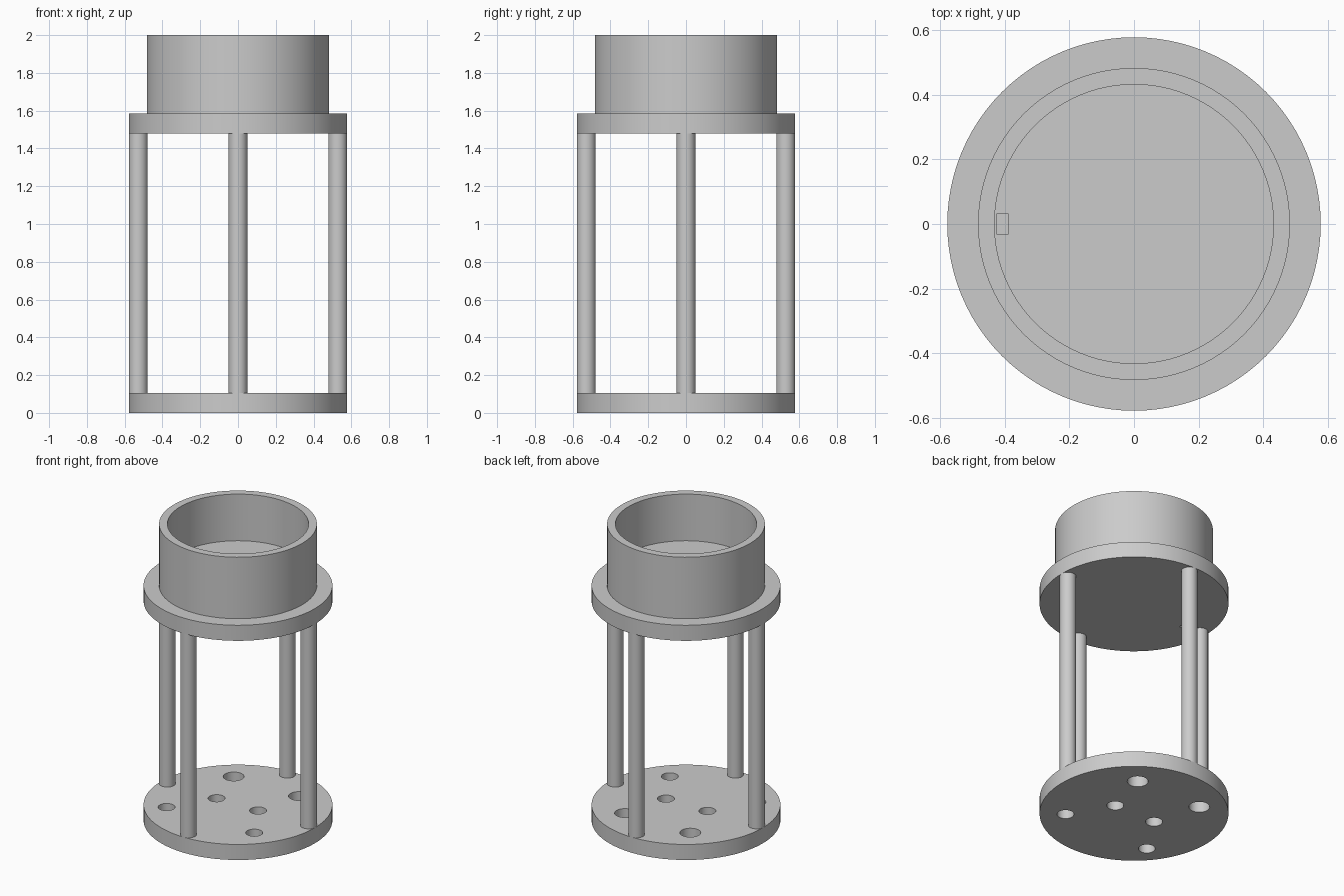
import bpy
import bmesh
from math import radians, sin, cos, tau

default_cube = bpy.data.objects.get("Cube")
if default_cube:
    bpy.data.objects.remove(default_cube, do_unlink=True)

SEGMENTS = 96
BASE_TOP, DECK_BOTTOM, DECK_TOP = 0.105, 1.48, 1.585
DISC_R, POST_R, POST_OFFSET = 0.578, 0.05, 0.528

grey = bpy.data.materials.new("plain grey")
grey.use_nodes = True
grey.diffuse_color = (0.6, 0.6, 0.6, 1)
grey.node_tree.nodes["Principled BSDF"].inputs["Base Color"].default_value = (0.6, 0.6, 0.6, 1)


def activate(obj):
    bpy.ops.object.select_all(action="DESELECT")
    obj.select_set(True)
    bpy.context.view_layer.objects.active = obj


def smooth(obj):
    activate(obj)
    bpy.ops.object.shade_smooth_by_angle(angle=radians(30))


def lathe(name, profile, segments=SEGMENTS):
    """Spin a radius/height profile whose ends are closed by flat caps."""
    bm = bmesh.new()
    rings = [[bm.verts.new((r * cos(tau * i / segments), r * sin(tau * i / segments), z))
              for i in range(segments)] for r, z in profile]
    for low, high in zip(rings, rings[1:]):
        for i in range(segments):
            j = (i + 1) % segments
            bm.faces.new((low[i], low[j], high[j], high[i]))
    bm.faces.new(rings[0][::-1])
    bm.faces.new(rings[-1])
    bmesh.ops.recalc_face_normals(bm, faces=bm.faces)
    mesh = bpy.data.meshes.new(name)
    bm.to_mesh(mesh)
    bm.free()
    mesh.materials.append(grey)
    obj = bpy.data.objects.new(name, mesh)
    bpy.context.collection.objects.link(obj)
    return obj


def cut(target, cutter):
    """Subtract the cutter from the target and discard the cutter."""
    cutter.hide_render = True
    activate(target)
    mod = target.modifiers.new("cut", "BOOLEAN")
    mod.operation, mod.solver, mod.object = "DIFFERENCE", "EXACT", cutter
    bpy.ops.object.modifier_apply(modifier=mod.name)
    bpy.data.objects.remove(cutter, do_unlink=True)


# Base disc with six through holes
base = lathe("base_disc", [(DISC_R, 0), (DISC_R, BASE_TOP)])
HOLES = [(-0.16, 0, 0.052), (0.15, 0, 0.052), (-0.337, -0.28, 0.052),
         (0.315, -0.277, 0.052 + 0.01), (-0.255, 0.318, 0.064), (0.235, 0.315, 0.064)]
HOLES[3] = (0.315, -0.277, 0.052)
for x, y, radius in HOLES:
    drill = lathe("drill", [(radius, -0.1), (radius, BASE_TOP + 0.1)], 48)
    drill.location = (x, y, 0)
    cut(base, drill)
smooth(base)

# Upper deck and open cup turned as one solid
cup = lathe("deck_and_cup", [(DISC_R, DECK_BOTTOM), (DISC_R, DECK_TOP), (0.483, DECK_TOP),
                             (0.483, 2), (0.432, 2), (0.432, 1.685)])

# Cable slot through the cup floor
bpy.ops.mesh.primitive_cube_add(size=1, location=(-0.407, 0, 1.58))
slot = bpy.context.object
slot.scale = (0.034, 0.066, 0.5)
cut(cup, slot)
smooth(cup)

# Four posts joining the discs
for i, side in enumerate(("left", "back", "right", "front")):
    post = lathe(side + "_post", [(POST_R, BASE_TOP), (POST_R, DECK_BOTTOM)], 48)
    post.location = (POST_OFFSET * cos(tau * i / 4), POST_OFFSET * sin(tau * i / 4), 0)
    smooth(post)
